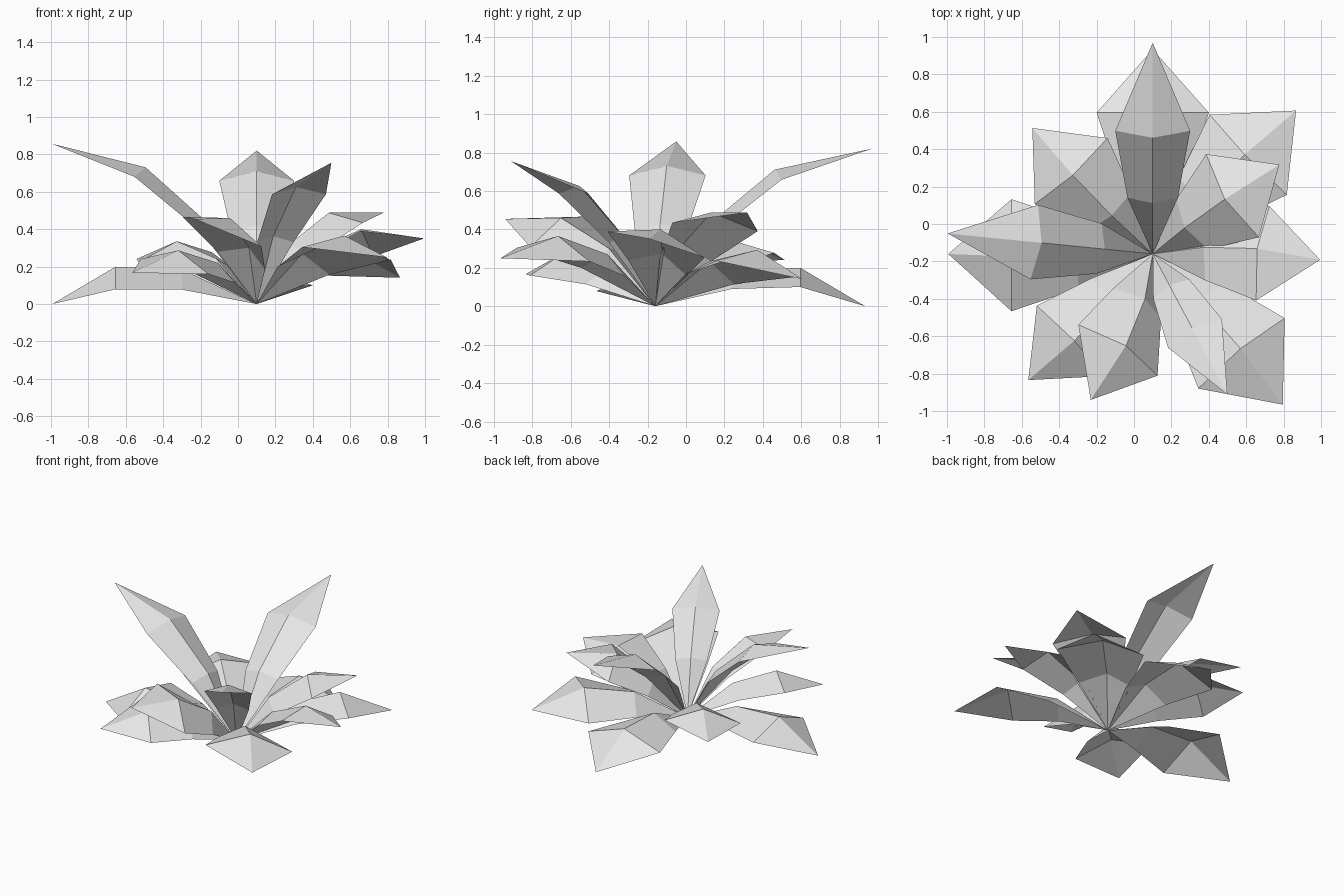
import bpy
from math import radians
from mathutils import Matrix, Vector

cube = bpy.data.objects.get("Cube")
if cube:
    bpy.data.objects.remove(cube, do_unlink=True)

# One plain grey for the whole plant
grey = bpy.data.materials.new("plain_grey")
grey.use_nodes = True
colour = (0.8, 0.8, 0.8, 1)
grey.diffuse_color = colour
grey.node_tree.nodes["Principled BSDF"].inputs["Base Color"].default_value = colour

ROOT = Vector((0.1, -0.16, 0))

# Leaf shapes: two cross-sections (distance, half width, edge height, rib height), then tip distance
BROAD = ((0.40, 0.18, 0.09, 0.185), (0.755, 0.30, 0.10, 0.20)), 1.093
SLIM = ((0.466, 0.135, 0.13, 0.18), (0.92, 0.20, 0.146, 0.21)), 1.396


def leaf(name, shape, yaw, pitch=0, roll=0, size=1):
    """Folded leaf with a raised centre rib, growing from the root."""
    sections, length = shape
    verts = [(0, 0, 0)]
    for dist, half, edge, rib in sections:
        verts += [(dist, half, edge), (dist, 0, rib), (dist, -half, edge)]
    verts.append((length, 0, 0))
    faces = [(0, 2, 1), (0, 3, 2), (1, 2, 5, 4), (2, 3, 6, 5), (4, 5, 7), (5, 6, 7)]
    turn = (Matrix.Rotation(radians(yaw), 4, 'Z')
            @ Matrix.Rotation(radians(-pitch), 4, 'Y')
            @ Matrix.Rotation(radians(-roll), 4, 'X'))
    mesh = bpy.data.meshes.new(name)
    mesh.from_pydata([ROOT + turn @ (Vector(v) * size) for v in verts], [],
                     [f[::-1] for f in faces])
    mesh.materials.append(grey)
    mesh.update()
    # Rib side faces up
    if sum(p.normal.z * p.area for p in mesh.polygons) < 0:
        mesh.flip_normals()
    bpy.context.collection.objects.link(bpy.data.objects.new(name, mesh))


# Low leaves resting on the ground
leaf("ground_leaf_back", BROAD, 90)
leaf("ground_leaf_right", BROAD, 180, roll=4)

# Large spreading leaves
leaf("large_leaf_back_left", BROAD, 45, 7.4, 8)
leaf("large_leaf_front_left", BROAD, -49.2, 13.2, 7)

# Smaller raised leaves
small = 0.88
leaf("small_leaf_back_left", BROAD, 35.2, 30.5, 5.5, small)
leaf("small_leaf_left", BROAD, -2, 21.4, 16, small)
leaf("small_leaf_front", BROAD, -113, 28.2, 20, small)
leaf("small_leaf_front_right", BROAD, -134.6, 10, 9, small)
leaf("small_leaf_back_right", BROAD, 133.7, 14.5, 6, small)

# Tall slim leaves
leaf("tall_leaf_back", SLIM, 90, 36)
leaf("tall_leaf_right", SLIM, 174.3, 37.9)
leaf("tall_leaf_front", SLIM, -62, 41.6, size=0.815)
